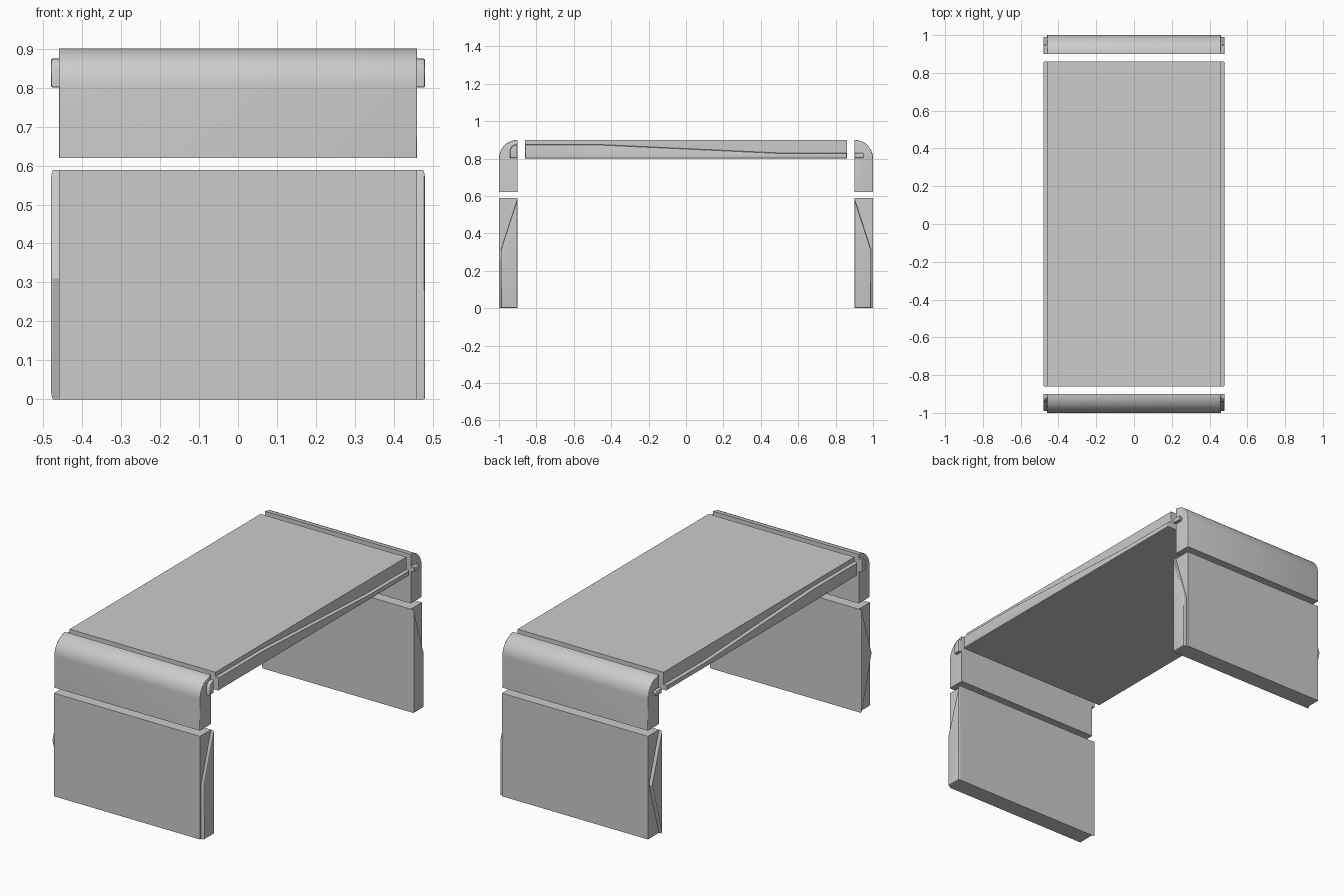
import bpy, bmesh, math

if "Cube" in bpy.data.objects:
    bpy.data.objects.remove(bpy.data.objects["Cube"])

W, T = 0.46, 0.48   # half width of panels, half width including side trim


def extrude_x(name, profile, x0, x1, bevel_at=(), width=0.006, keep=None):
    """Extrude a (y, z) profile along x; optionally round the rims at given x."""
    bm = bmesh.new()
    a = [bm.verts.new((x0, y, z)) for y, z in profile]
    b = [bm.verts.new((x1, y, z)) for y, z in profile]
    n = len(profile)
    bm.faces.new(a)
    bm.faces.new(b[::-1])
    for i in range(n):
        j = (i + 1) % n
        bm.faces.new((a[j], a[i], b[i], b[j]))
    bmesh.ops.recalc_face_normals(bm, faces=bm.faces)
    rims = []
    for e in bm.edges:
        mid = (e.verts[0].co + e.verts[1].co) / 2
        on_rim = any(all(abs(v.co.x - x) < 1e-5 for v in e.verts) for x in bevel_at)
        if on_rim and (keep is None or keep(mid)):
            rims.append(e)
    if rims:
        bmesh.ops.bevel(bm, geom=rims, offset=width, segments=3, profile=0.5,
                        affect='EDGES')
    me = bpy.data.meshes.new(name)
    bm.to_mesh(me)
    bm.free()
    ob = bpy.data.objects.new(name, me)
    bpy.context.collection.objects.link(ob)
    bpy.ops.object.select_all(action='DESELECT')
    ob.select_set(True)
    bpy.context.view_layer.objects.active = ob
    bpy.ops.object.shade_smooth_by_angle(angle=math.radians(30))
    return ob


# Table top
extrude_x("table_top", [(-.86, .8), (.86, .8), (.86, .9), (-.86, .9)], -W, W)

# Flowing trim along both long sides of the top
top_trim = [(-.86, .80), (.86, .80), (.86, .83), (.5, .83), (-.46, .875), (-.86, .875)]
# Trim stubs on the corner pieces continue the top trim
stubs = {
    -1: [(.90, .803), (.94, .803), (.94, .848), (.933, .863), (.92, .873), (.90, .875)],
    1: [(.90, .803), (.945, .803), (.953, .81), (.953, .822), (.945, .83), (.90, .83)],
}
for side, label in ((1, "right"), (-1, "left")):
    extrude_x("top_trim_" + label, top_trim, side * W, side * T, (side * T,))

# Leg trim: tapered strip on the right, pointed fin on the left
leg_trim = {
    1: [(.90, 0), (.99, 0), (.99, .31), (.90, .588)],
    -1: [(.90, 0), (.99, .31), (.90, .588)],
}

# Rounded corner profile
R = 0.1
corner = [(.90, .62), (1.0, .62)]
corner += [(.90 + R * math.cos(t), .80 + R * math.sin(t))
           for t in (math.pi / 2 * i / 16 for i in range(17))]

for end, ename in ((-1, "front"), (1, "back")):
    def flip(p):
        return [(end * y, z) for y, z in p]
    # Upper rounded corner piece and lower leg panel
    extrude_x(ename + "_corner", flip(corner), -W, W, (-W, W), 0.004,
              lambda m: abs(m.y) > .905 and m.z > .63)
    extrude_x(ename + "_leg", flip([(.90, 0), (1, 0), (1, .588), (.90, .588)]), -W, W)
    for side, sname in ((1, "right"), (-1, "left")):
        extrude_x(f"{ename}_corner_stub_{sname}", flip(stubs[end]),
                  side * W, side * T, (side * T,))
        extrude_x(f"{ename}_leg_trim_{sname}", flip(leg_trim[side]),
                  side * W, side * T, (side * T,), 0.005)
